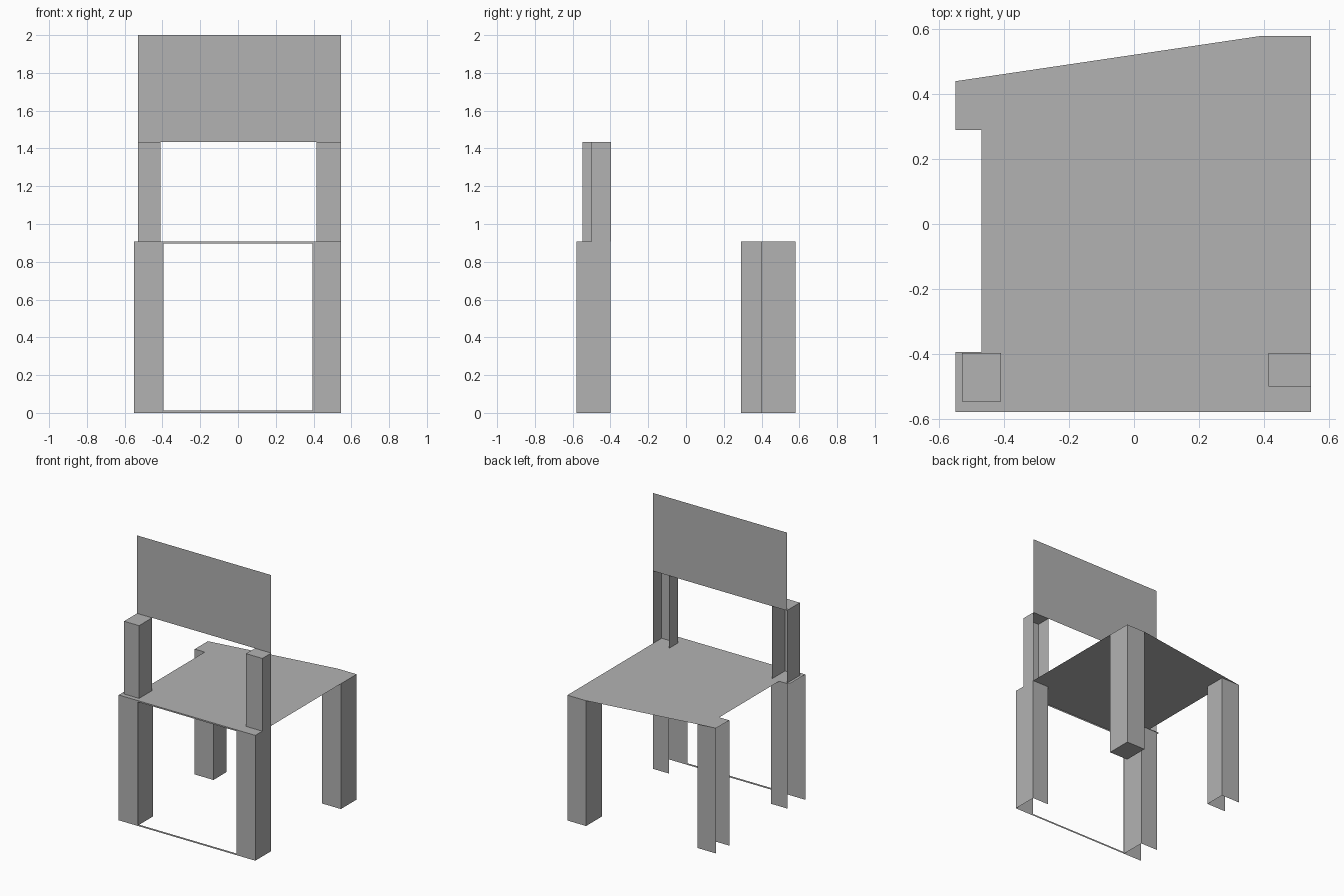
import bpy
import bmesh
from mathutils import Vector

if "Cube" in bpy.data.objects:
    bpy.data.objects.remove(bpy.data.objects["Cube"], do_unlink=True)

grey = bpy.data.materials.new("plain grey")
grey.use_nodes = True
grey.diffuse_color = (0.448, 0.448, 0.448, 1)
grey.node_tree.nodes["Principled BSDF"].inputs["Base Color"].default_value = grey.diffuse_color

SEAT_Z = 0.908
POST_Z = 1.435
SIDES = {"left": (1, 0, 0), "right": (-1, 0, 0), "front": (0, -1, 0),
         "back": (0, 1, 0), "top": (0, 0, 1), "bottom": (0, 0, -1)}


def finish(name, bm):
    mesh = bpy.data.meshes.new(name)
    bm.to_mesh(mesh)
    bm.free()
    mesh.materials.append(grey)
    obj = bpy.data.objects.new(name, mesh)
    bpy.context.collection.objects.link(obj)


def shell(name, x, y, z, keep):
    """Box between the given limits, with only the named sides kept."""
    bm = bmesh.new()
    bmesh.ops.create_cube(bm, size=1)
    bm.normal_update()
    wanted = [Vector(SIDES[s]) for s in keep.split()]
    extra = [f for f in bm.faces if not any(f.normal.dot(n) > 0.9 for n in wanted)]
    bmesh.ops.delete(bm, geom=extra, context="FACES")
    for v in bm.verts:
        v.co = [lim[0] if c < 0 else lim[1] for c, lim in zip(v.co, (x, y, z))]
    finish(name, bm)


# Thin seat sheet, whose outline also caps the legs
outline = [(-0.55, -0.58), (0.545, -0.58), (0.545, 0.58), (0.395, 0.58),
           (0.395, 0.44), (-0.55, 0.44), (-0.55, 0.29), (-0.47, 0.29),
           (-0.47, -0.395), (-0.55, -0.395)]
bm = bmesh.new()
face = bm.faces.new([bm.verts.new((x, y, SEAT_Z)) for x, y in outline])
bmesh.ops.triangulate(bm, faces=[face])
finish("seat", bm)

# Front frame: one sheet with a large rectangular opening
bm = bmesh.new()
loops = []
for x0, x1, z0, z1 in ((-0.55, 0.545, 0, SEAT_Z), (-0.395, 0.395, 0.012, 0.898)):
    loops.append([bm.verts.new((x, -0.58, z))
                  for x, z in ((x0, z0), (x1, z0), (x1, z1), (x0, z1))])
outer, inner = loops
for i in range(4):
    j = (i + 1) % 4
    bm.faces.new((outer[i], outer[j], inner[j], inner[i]))
finish("front_frame", bm)

# Legs, left partly open
leg_z = (0, SEAT_Z)
shell("front_left_leg", (0.415, 0.545), (-0.58, -0.4), leg_z, "left back")
shell("front_right_leg", (-0.535, -0.4), (-0.58, -0.4), leg_z, "left back")
shell("back_left_leg", (0.395, 0.545), (0.4, 0.58), leg_z, "left right front back bottom")
shell("back_right_leg", (-0.55, -0.4), (0.29, 0.44), leg_z, "left front back")

# Backrest posts, open at the back
post_z = (SEAT_Z, POST_Z)
shell("left_post", (0.415, 0.545), (-0.5, -0.398), post_z, "left right front top")
shell("right_post", (-0.53, -0.41), (-0.547, -0.398), post_z, "left right front top")

# Backrest sheet
shell("backrest", (-0.53, 0.545), (-0.398, -0.398), (POST_Z, 2), "front")
